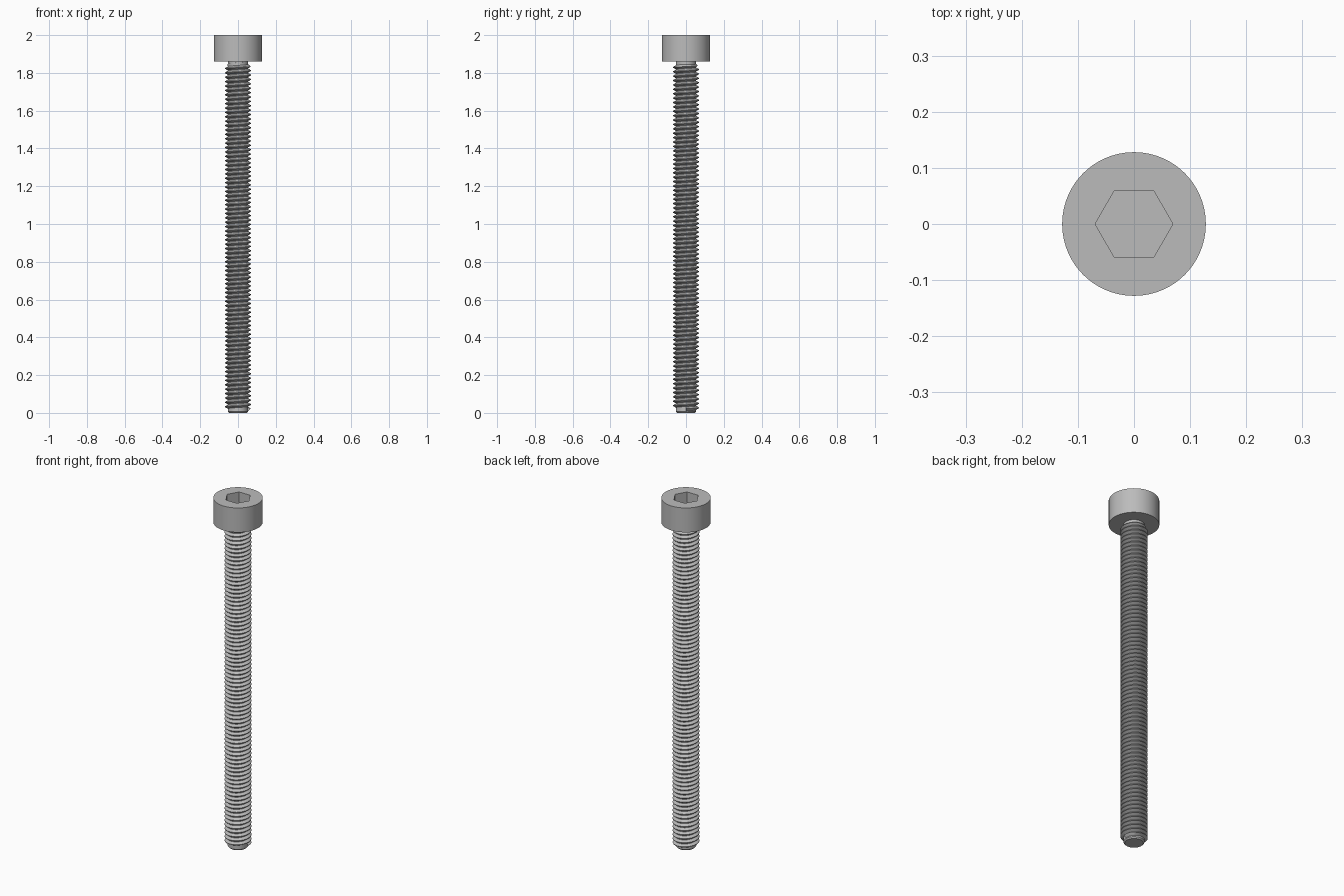
import bpy, bmesh
from math import cos, sin, pi, radians

default = bpy.data.objects.get("Cube")
if default:
    bpy.data.objects.remove(default)

STEEL = (0.5, 0.5, 0.5, 1)
steel = bpy.data.materials.new("grey steel")
steel.use_nodes = True
steel.diffuse_color = STEEL
steel.node_tree.nodes["Principled BSDF"].inputs["Base Color"].default_value = STEEL


def finish(name, bm):
    bmesh.ops.recalc_face_normals(bm, faces=bm.faces)
    mesh = bpy.data.meshes.new(name)
    bm.to_mesh(mesh)
    bm.free()
    mesh.materials.append(steel)
    obj = bpy.data.objects.new(name, mesh)
    bpy.context.collection.objects.link(obj)
    bpy.ops.object.select_all(action="DESELECT")
    obj.select_set(True)
    bpy.context.view_layer.objects.active = obj
    bpy.ops.object.shade_smooth_by_angle(angle=radians(25))
    return obj


def loft(name, rings, segments):
    """Stack rings of (radius function, height) and cap both ends."""
    bm = bmesh.new()
    angles = [2 * pi * i / segments for i in range(segments)]
    loops = [[bm.verts.new((r(a) * cos(a), r(a) * sin(a), z)) for a in angles]
             for r, z in rings]
    for low, high in zip(loops, loops[1:]):
        for i in range(segments):
            k = (i + 1) % segments
            bm.faces.new((low[i], low[k], high[k], high[i]))
    bm.faces.new(loops[0])
    bm.faces.new(loops[-1])
    return finish(name, bm)


def circle(radius):
    return lambda a: radius


def hexagon(apothem):
    return lambda a: apothem / cos(a % (pi / 3) - pi / 6)


LENGTH, HEAD_TOP = 1.86, 2.0
ROOT, CREST, PITCH = 0.054, 0.0695, 0.02326

# Head with hexagonal socket
head, socket = circle(0.128), hexagon(0.06)
loft("head", [(circle(0.05), LENGTH), (head, LENGTH), (head, HEAD_TOP),
              (socket, HEAD_TOP), (socket, HEAD_TOP - 0.07)], 96)

# Shank core with a small chamfer at the tip
loft("shank_core", [(circle(0.047), 0), (circle(0.0535), 0.007),
                    (circle(0.0535), LENGTH)], 48)

# Helical thread: one tooth profile swept round the shank
SEGMENTS = 36
START, END = 0.008, LENGTH - 0.012
PROFILE = [(0, ROOT), (0.12, ROOT), (0.49, CREST), (0.63, CREST)]
turns = int((END - START) / PITCH)
bm = bmesh.new()
rows = []
for n in range(turns * SEGMENTS + 1):
    a = 2 * pi * n / SEGMENTS
    row = []
    for offset, radius in PROFILE:
        z = START + PITCH * (n / SEGMENTS + offset)
        r = min(radius, 0.045 + z, ROOT + max(0, END - z))
        row.append(bm.verts.new((r * cos(a), r * sin(a), z)))
    rows.append(row)
for n in range(len(rows) - 1):
    here, there = rows[n], rows[n + 1]
    for j in range(3):
        bm.faces.new((here[j], there[j], there[j + 1], here[j + 1]))
    if n + 1 + SEGMENTS < len(rows):
        bm.faces.new((here[3], there[3], rows[n + 1 + SEGMENTS][0], rows[n + SEGMENTS][0]))
# Close the last turn down to the root
last = rows[-SEGMENTS - 1:]
rim = [bm.verts.new((v[3].co.x * ROOT / CREST, v[3].co.y * ROOT / CREST,
                     min(v[3].co.z + 0.37 * PITCH, LENGTH))) for v in last]
for i in range(SEGMENTS):
    bm.faces.new((last[i][3], last[i + 1][3], rim[i + 1], rim[i]))
finish("thread", bm)
